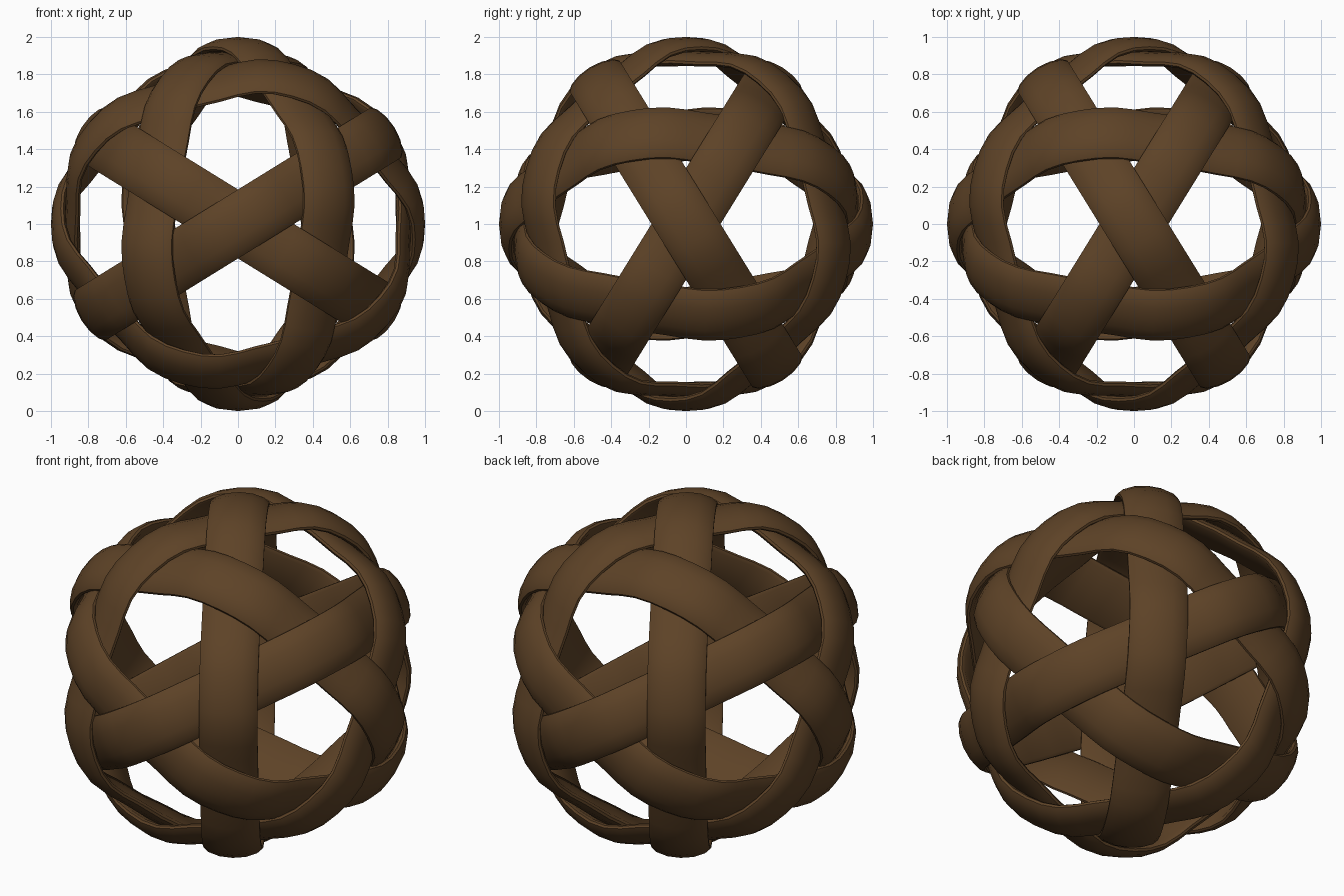
import bpy, bmesh, math
from mathutils import Vector

if "Cube" in bpy.data.objects:
    bpy.data.objects.remove(bpy.data.objects["Cube"])

PHI = (1 + 5 ** 0.5) / 2
SEGMENTS = 60
MEAN_RADIUS, WAVE = 0.963, 0.037
CENTRE = Vector((0, 0, 1))

rattan = bpy.data.materials.new("dark brown rattan")
rattan.diffuse_color = (0.11, 0.055, 0.02, 1)
rattan.use_nodes = True
rattan.node_tree.nodes["Principled BSDF"].inputs["Base Color"].default_value = rattan.diffuse_color

# Strip cross-section: (offset across the strip, offset from the outer radius)
half = [(0.07, -0.007), (0.13, -0.028), (0.157, -0.052), (0.157, -0.066), (0.14, -0.077)]
section = [(0, 0)] + half + [(-u, d) for u, d in reversed(half)]


def woven_band(name, normal, over):
    """Great-circle strip that rises over and dips under its ten crossings."""
    n, e1 = Vector(normal).normalized(), Vector(over)
    e2 = n.cross(e1)
    bm = bmesh.new()
    rings = []
    for i in range(SEGMENTS):
        t = 2 * math.pi * i / SEGMENTS
        c = math.cos(5 * t)
        radius = MEAN_RADIUS + WAVE * c * (1.5 - 0.5 * c * c)
        out = e1 * math.cos(t) + e2 * math.sin(t)
        rings.append([bm.verts.new(CENTRE + out * (radius + d) + n * u) for u, d in section])
    m = len(section)
    for i in range(SEGMENTS):
        a, b = rings[i], rings[(i + 1) % SEGMENTS]
        for j in range(m):
            k = (j + 1) % m
            bm.faces.new((a[j], a[k], b[k], b[j]))
    bmesh.ops.recalc_face_normals(bm, faces=bm.faces)
    mesh = bpy.data.meshes.new(name)
    bm.to_mesh(mesh)
    bm.free()
    mesh.materials.append(rattan)
    obj = bpy.data.objects.new(name, mesh)
    bpy.context.collection.objects.link(obj)
    bpy.ops.object.select_all(action='DESELECT')
    obj.select_set(True)
    bpy.context.view_layer.objects.active = obj
    bpy.ops.object.shade_smooth_by_angle(angle=math.radians(40))


# Six bands: plane normal, and the axis point where the band lies on top
bands = [
    ((-1, 0, PHI), (0, -1, 0)),
    ((1, 0, PHI), (0, 1, 0)),
    ((0, PHI, 1), (1, 0, 0)),
    ((0, PHI, -1), (-1, 0, 0)),
    ((PHI, 1, 0), (0, 0, 1)),
    ((PHI, -1, 0), (0, 0, -1)),
]
for i, (normal, over) in enumerate(bands):
    woven_band(f"woven_band_{i + 1}", normal, over)
